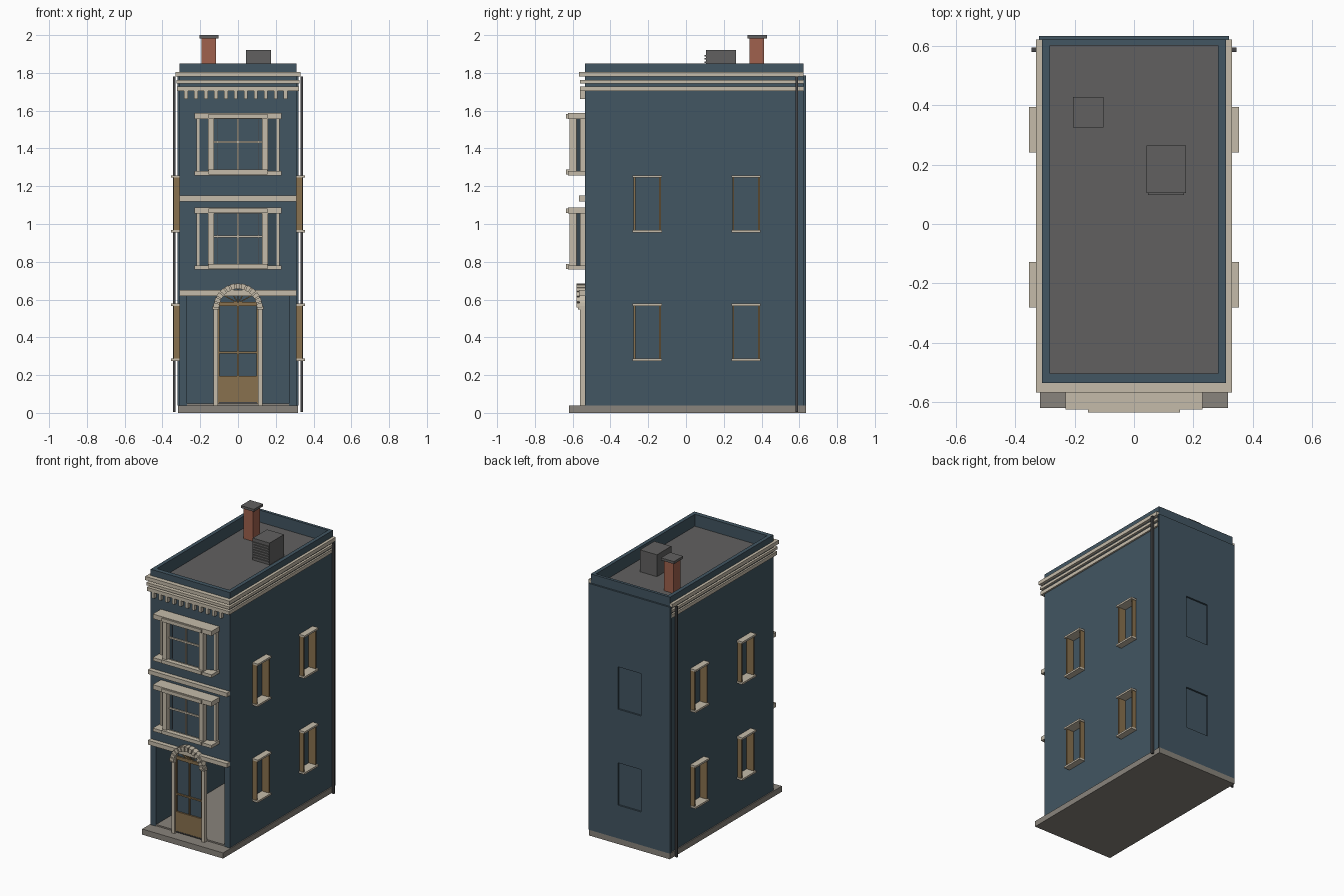
import bpy, bmesh
from math import pi, cos, sin

if "Cube" in bpy.data.objects:
    bpy.data.objects.remove(bpy.data.objects["Cube"], do_unlink=True)


def material(name, r, g, b):
    m = bpy.data.materials.new(name)
    m.use_nodes = True
    m.diffuse_color = (r, g, b, 1)
    m.node_tree.nodes["Principled BSDF"].inputs["Base Color"].default_value = (r, g, b, 1)
    return m


BLUE = material("blue wall", .054, .092, .122)
CREAM = material("cream trim", .56, .5, .4)
STONE = material("grey stone", .25, .23, .2)
ROOF = material("roof grey", .12, .118, .117)
BRICK = material("red brick", .35, .12, .075)
WOOD = material("brown wood", .25, .165, .077)
IRON = material("dark iron", .06, .06, .063)


def finish(name, bm, mat):
    bmesh.ops.recalc_face_normals(bm, faces=bm.faces)
    me = bpy.data.meshes.new(name)
    bm.to_mesh(me)
    bm.free()
    me.materials.append(mat)
    ob = bpy.data.objects.new(name, me)
    bpy.context.collection.objects.link(ob)
    return ob


def prism(bm, pts, lo, hi, axis):
    """Extrude a convex outline along y (points are x, z) or z (points are x, y)."""
    def place(p, t):
        return (p[0], t, p[1]) if axis == "y" else (p[0], p[1], t)
    a = [bm.verts.new(place(p, lo)) for p in pts]
    b = [bm.verts.new(place(p, hi)) for p in pts]
    bm.faces.new(a)
    bm.faces.new(b)
    for i in range(len(pts)):
        j = (i + 1) % len(pts)
        bm.faces.new((a[i], a[j], b[j], b[i]))


def boxes(name, mat, *specs):
    """Each spec is x0, x1, y0, y1, z0, z1."""
    bm = bmesh.new()
    for x0, x1, y0, y1, z0, z1 in specs:
        prism(bm, [(x0, y0), (x1, y0), (x1, y1), (x0, y1)], z0, z1, "z")
    return finish(name, bm, mat)


def both(x0, x1, *rest):
    return [(x0, x1, *rest), (-x1, -x0, *rest)]


def cut(target, name, *specs):
    cutter = boxes(name, BLUE, *specs)
    cutter.hide_render = True
    cutter.hide_viewport = True
    mod = target.modifiers.new(name, "BOOLEAN")
    mod.operation = "DIFFERENCE"
    mod.object = cutter
    mod.solver = "EXACT"


W, F, B = .31, -.535, .622     # half width, front and back of the walls
STOREYS = (.275, .955)         # sill heights of side and back windows
SIDE_Y = (-.205, .318)         # centres of side windows

# Base, floor, and walls hollowed out behind the open ground floor front
boxes("base_slab", STONE, (-.317, .317, -.62, .634, 0, .04))
boxes("ground_floor", STONE, (-.275, .275, F + .005, .58, .035, .05))
walls = boxes("walls", BLUE, (-W, W, F, B, .04, 1.76))
cut(walls, "room_cutter", (-.27, .27, F - .1, .575, -.02, .62))
cut(walls, "side_window_cutter", *[s for y in SIDE_Y for z in STOREYS
    for s in both(.287, .4, y - .069, y + .069, z + .005, z + .297)])

# Back wall panel with sunken windows
back_wall = boxes("back_wall", BLUE, (-.32, .32, B, .634, .04, 1.785))
cut(back_wall, "back_window_cutter", *[(-.09, .09, B - .05, B + .1, z, z + .3) for z in STOREYS])

# Parapet and roof
boxes("parapet", BLUE, *both(.283, W, F, B, 1.76, 1.85),
      (-.283, .283, F, -.503, 1.76, 1.85), (-.283, .283, .602, B, 1.76, 1.85))
boxes("roof_deck", ROOF, (-.283, .283, -.503, .602, 1.755, 1.765))

# Cornice bands, wrapping front and sides, and dentils
for i, (x, y, z0, z1) in enumerate([(.322, -.56, 1.703, 1.728),
                                    (.325, -.562, 1.743, 1.762),
                                    (.33, -.567, 1.78, 1.806)]):
    boxes(f"cornice_band_{i}", CREAM, *both(W, x, F, B, z0, z1), (-x, x, y, F, z0, z1))
boxes("dentils", CREAM, *[(-.285 + i * .0527, -.265 + i * .0527, -.56, F, 1.662, 1.705)
                          for i in range(11)])
for z in (.62, 1.12):
    boxes("string_course", CREAM, (-W, W, -.567, F, z, z + .03))

# Canted bay windows on the front
for z in (.758, 1.258):
    top = z + .33
    bm = bmesh.new()
    prism(bm, [(-.208, F), (-.208, -.553), (-.15, -.58), (.15, -.58), (.208, -.553), (.208, F)],
          z + .02, top - .03, "z")
    finish("bay_glazing", bm, BLUE)
    boxes("bay_hood", CREAM, (-.23, .23, -.625, F, top - .033, top),
          (-.155, .155, -.635, -.625, top - .03, top - .005))
    boxes("bay_sill", CREAM, (-.23, .23, -.625, F, z, z + .022),
          (-.155, .155, -.635, -.6, z + .005, z + .03))
    boxes("bay_posts", CREAM, *both(.128, .16, -.618, -.58, z + .02, top - .03),
          *both(.203, .22, -.56, F, z + .02, top - .03))
    boxes("bay_muntins", CREAM, (-.005, .005, -.588, -.575, z + .02, top - .03),
          (-.128, .128, -.588, -.575, z + .17, z + .182))
    boxes("bay_sash_edge", IRON, *both(.108, .111, -.583, -.575, z + .03, top - .035))

# Framed side windows, lining the recesses
for y in SIDE_Y:
    for z in STOREYS:
        boxes("side_window_jambs", WOOD,
              *[s for a in (-.073, .063)
                for s in both(.28, .342, y + a, y + a + .01, z + .01, z + .295)])
        boxes("side_window_lintel_and_sill", CREAM,
              *[s for h in (z, z + .29)
                for s in both(.28, .354, y - .077, y + .077, h, h + .013)])

# Entrance: glazing, timber door, stone surround
SPRING = .555


def arc(r, a0, a1, n):
    return [(r * cos(a0 + (a1 - a0) * i / n), SPRING + r * sin(a0 + (a1 - a0) * i / n))
            for i in range(n + 1)]


bm = bmesh.new()
prism(bm, [(-.105, .05), (.105, .05)] + arc(.105, 0, pi, 16), -.54, -.525, "y")
finish("door_glazing", bm, BLUE)
boxes("door_timber", WOOD, (-.105, .105, -.55, -.54, .055, .196),
      *both(.097, .106, -.55, -.54, .05, .57), (-.004, .004, -.549, -.54, .19, .57),
      (-.1, .1, -.55, -.54, .315, .325), (-.1, .1, -.55, -.54, .565, .588))
boxes("door_threshold", IRON, (-.1, .1, -.552, -.54, .05, .058))
bm = bmesh.new()
for k in range(1, 6):
    a, d = k * pi / 6, .003
    dx, dz = cos(a), sin(a)
    prism(bm, [(r * dx - t * dz, SPRING + .025 + r * dz + t * dx)
               for r, t in ((.01, -d), (.08, -d), (.08, d), (.01, d))], -.549, -.54, "y")
finish("fanlight_bars", bm, WOOD)
boxes("door_pilasters", CREAM, *both(.105, .13, -.56, F, .04, SPRING))
boxes("door_imposts", CREAM, *both(.1, .136, -.572, F, .548, .565))
bm = bmesh.new()
N = 13
for i in range(N):
    gap = .03
    a0, a1 = pi * i / N, pi * (i + 1) / N
    prism(bm, arc(.128, a0, a1, 1) + arc(.102, a1, a0, 1), -.565, F, "y")
    prism(bm, arc(.131, a0 + gap, a1 - gap, 1) + arc(.1, a1 - gap, a0 + gap, 1), -.58, F, "y")
finish("door_arch", bm, CREAM)

# Drainpipes at the rear of both sides
boxes("drainpipes", IRON, *both(.33, .345, .58, .594, .005, 1.78))

# Chimney and roof vent
boxes("chimney", BRICK, (-.192, -.117, .337, .412, 1.76, 1.985))
boxes("chimney_cap", ROOF, (-.205, -.103, .325, .428, 1.983, 2))
boxes("roof_vent", ROOF, (.042, .175, .105, .265, 1.76, 1.92))
boxes("vent_louvres", ROOF, *[(.048, .169, .098, .105, 1.78 + i * .018, 1.788 + i * .018)
                              for i in range(7)])
